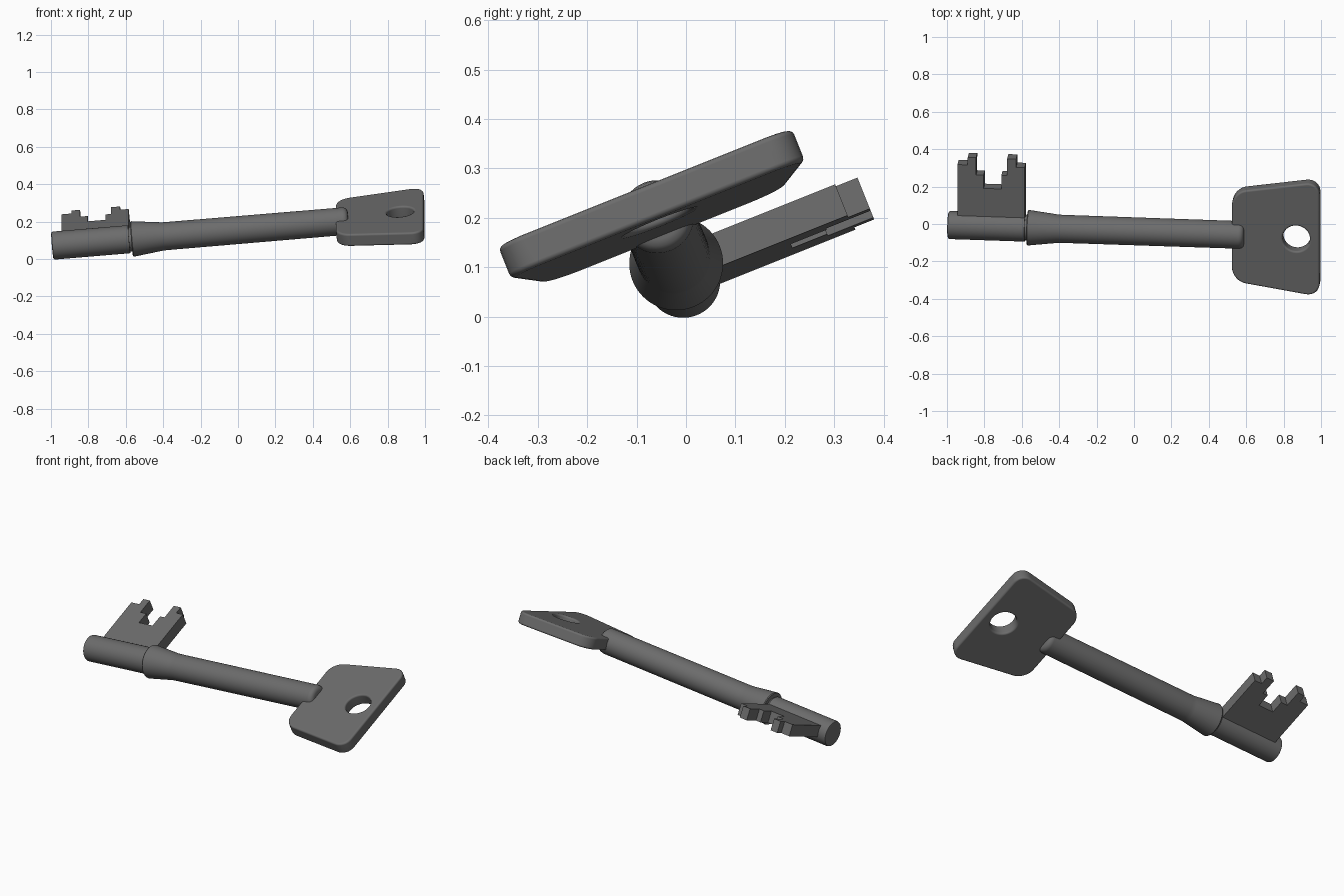
import bpy, bmesh, math
from mathutils import Matrix, Vector

if "Cube" in bpy.data.objects:
    bpy.data.objects.remove(bpy.data.objects["Cube"])

# Key frame: shaft axis, flat direction (rolled about 22 degrees) and normal
ax = Vector((1, -0.034, 0.084)).normalized()
side = Vector((0, math.cos(math.radians(21.8)), math.sin(math.radians(21.8))))
side = (side - ax * side.dot(ax)).normalized()
normal = ax.cross(side)
FRAME = Matrix((ax, side, normal)).transposed().to_4x4()
FRAME.translation = (0, -0.039, 0.155)

# Dark grey metal
dark = bpy.data.materials.new("dark_metal")
dark.diffuse_color = (0.15, 0.15, 0.15, 1)
dark.use_nodes = True
dark.node_tree.nodes["Principled BSDF"].inputs["Base Color"].default_value = dark.diffuse_color


def add_object(name, bm):
    bmesh.ops.recalc_face_normals(bm, faces=bm.faces)
    mesh = bpy.data.meshes.new(name)
    bm.to_mesh(mesh)
    bm.free()
    mesh.materials.append(dark)
    ob = bpy.data.objects.new(name, mesh)
    bpy.context.collection.objects.link(ob)
    ob.matrix_world = FRAME
    return ob


def finish(ob, angle=35):
    bpy.ops.object.select_all(action='DESELECT')
    ob.select_set(True)
    bpy.context.view_layer.objects.active = ob
    bpy.ops.object.convert(target='MESH')
    bpy.ops.object.shade_smooth_by_angle(angle=math.radians(angle))
    # keep the broad faces flat-looking
    wn = ob.modifiers.new("flat_faces", 'WEIGHTED_NORMAL')
    wn.keep_sharp = True
    wn.weight = 100


def lathe(name, profile, steps=64):
    bm = bmesh.new()
    vs = [bm.verts.new((u, r, 0)) for u, r in profile]
    es = [bm.edges.new(p) for p in zip(vs, vs[1:])]
    bmesh.ops.spin(bm, geom=vs + es, cent=(0, 0, 0), axis=(1, 0, 0),
                   angle=math.tau, steps=steps)
    bmesh.ops.remove_doubles(bm, verts=bm.verts, dist=1e-5)
    return add_object(name, bm)


def plate(name, outline, half, w=0.0, corner=0.0):
    bm = bmesh.new()
    face = bm.faces.new([bm.verts.new((u, v, w - half)) for u, v in outline])
    ext = bmesh.ops.extrude_face_region(bm, geom=[face], use_keep_orig=True)
    top = [g for g in ext['geom'] if isinstance(g, bmesh.types.BMVert)]
    bmesh.ops.translate(bm, verts=top, vec=(0, 0, 2 * half))
    if corner:
        uprights = [e for e in bm.edges
                    if abs(e.verts[0].co.z - e.verts[1].co.z) > half]
        bmesh.ops.bevel(bm, geom=uprights, offset=corner, segments=8,
                        profile=0.5, affect='EDGES')
    return add_object(name, bm)


# Shaft: tip pin, groove, flared collar, long stem with rounded end
shaft = lathe("shaft", [
    (-0.997, 0), (-0.997, 0.066), (-0.994, 0.072), (-0.986, 0.075),
    (-0.583, 0.075), (-0.583, 0.066), (-0.571, 0.066), (-0.571, 0.092),
    (-0.566, 0.095), (-0.405, 0.0755), (-0.38, 0.075),
    (0.565, 0.074), (0.580, 0.070), (0.589, 0.061), (0.593, 0.048), (0.593, 0)])
finish(shaft)

# Bow: tapered rounded plate with a round hole and softened rims
bow = plate("bow", [(0.528, -0.258), (0.998, -0.332),
                    (0.998, 0.330), (0.528, 0.256)], 0.035, -0.006, 0.075)
bm = bmesh.new()
bmesh.ops.create_cone(bm, cap_ends=True, segments=48, radius1=0.073, radius2=0.073,
                      depth=0.4, matrix=Matrix.Translation((0.873, 0, 0)))
cutter = add_object("hole_cutter", bm)
cutter.hide_render = True
cut = bow.modifiers.new("hole", 'BOOLEAN')
cut.operation = 'DIFFERENCE'
cut.object = cutter
cut.solver = 'EXACT'
bev = bow.modifiers.new("rim", 'BEVEL')
bev.width = 0.013
bev.segments = 3
bev.limit_method = 'ANGLE'
bev.angle_limit = math.radians(40)
finish(bow)
bpy.data.objects.remove(cutter)

# Bit: flat blade with stepped teeth
bit = plate("bit", [
    (-0.945, 0), (-0.945, 0.362), (-0.890, 0.362), (-0.890, 0.405),
    (-0.845, 0.405), (-0.845, 0.306), (-0.804, 0.306), (-0.804, 0.230),
    (-0.709, 0.230), (-0.709, 0.308), (-0.678, 0.308), (-0.678, 0.405),
    (-0.630, 0.405), (-0.630, 0.358), (-0.584, 0.358), (-0.584, 0)], 0.034, -0.003)
finish(bit)
